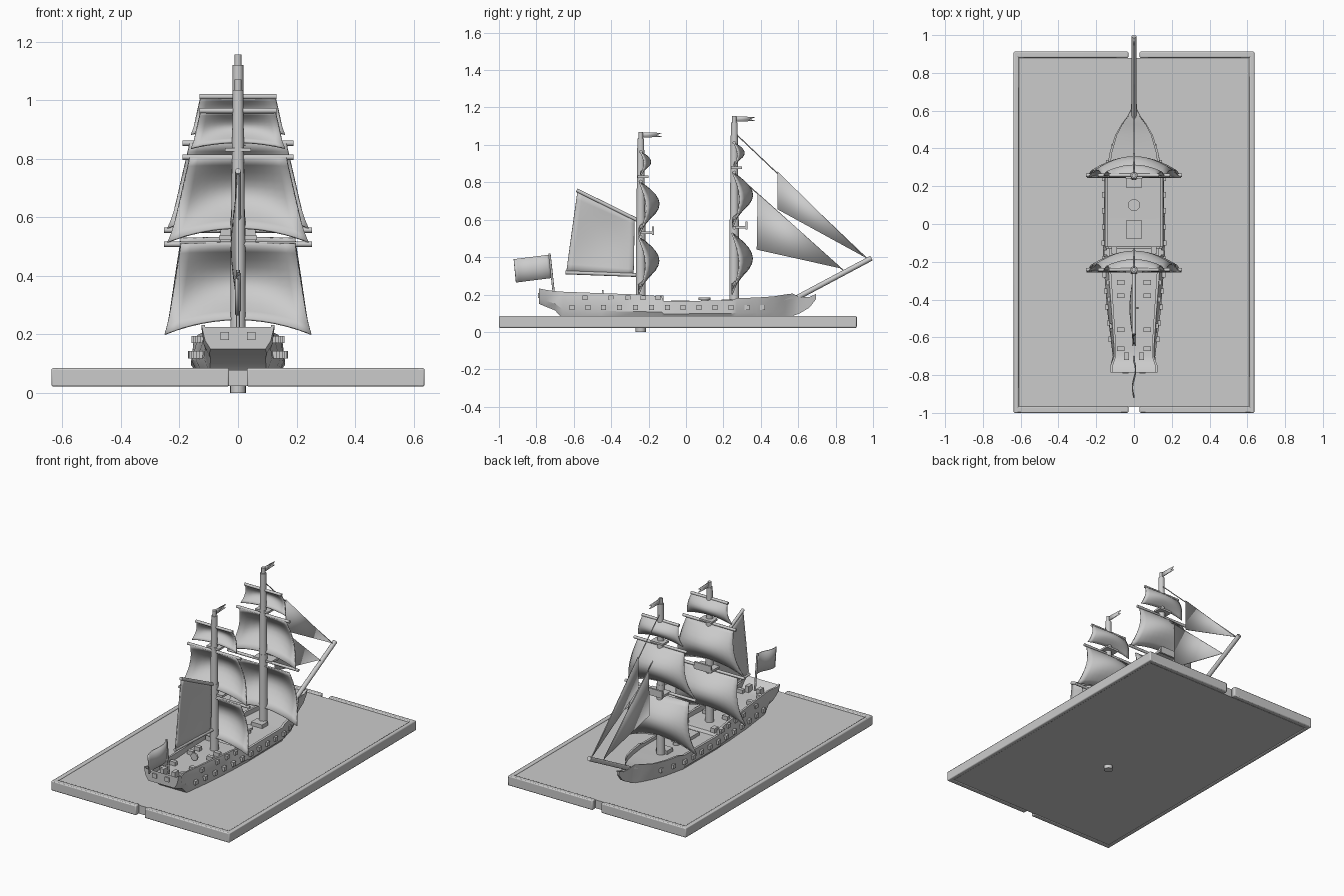
import bpy, bmesh
from math import sin, pi
from mathutils import Vector

cube = bpy.data.objects.get("Cube")
if cube:
    bpy.data.objects.remove(cube, do_unlink=True)

grey = bpy.data.materials.new("plain grey")
grey.use_nodes = True
grey.diffuse_color = (0.6, 0.6, 0.6, 1)
grey.node_tree.nodes["Principled BSDF"].inputs["Base Color"].default_value = (0.6, 0.6, 0.6, 1)


def finish(name, bm, thickness=0, bevel=0):
    bmesh.ops.recalc_face_normals(bm, faces=bm.faces)
    mesh = bpy.data.meshes.new(name)
    bm.to_mesh(mesh)
    bm.free()
    mesh.materials.append(grey)
    ob = bpy.data.objects.new(name, mesh)
    bpy.context.collection.objects.link(ob)
    if thickness:
        mod = ob.modifiers.new("thickness", "SOLIDIFY")
        mod.thickness, mod.offset = thickness, 0
    if bevel:
        mod = ob.modifiers.new("bevel", "BEVEL")
        mod.width, mod.segments = bevel, 2
    bpy.ops.object.select_all(action="DESELECT")
    ob.select_set(True)
    bpy.context.view_layer.objects.active = ob
    bpy.ops.object.shade_smooth_by_angle(angle=0.6)
    return ob


def box(name, x, y, z, bevel=0):
    """Box from (min, max) pairs."""
    bm = bmesh.new()
    bmesh.ops.create_cube(bm, size=1)
    for v in bm.verts:
        v.co = [lo + (c + 0.5) * (hi - lo) for c, (lo, hi) in zip(v.co, (x, y, z))]
    return finish(name, bm, bevel=bevel)


def block(name, centre, size, bevel=0):
    return box(name, *[(c - s / 2, c + s / 2) for c, s in zip(centre, size)], bevel=bevel)


def rod(name, a, b, r1, r2=None, sides=12):
    a, b = Vector(a), Vector(b)
    bm = bmesh.new()
    bmesh.ops.create_cone(bm, cap_ends=True, segments=sides, radius1=r1,
                          radius2=r1 if r2 is None else r2, depth=(b - a).length)
    turn = (b - a).to_track_quat("Z", "Y")
    for v in bm.verts:
        v.co = turn @ v.co + (a + b) / 2
    return finish(name, bm)


def sheet(name, shape, nu=12, nv=10, thickness=0.008):
    """Grid surface from shape(u, v), u and v in 0..1."""
    bm = bmesh.new()
    rows = [[bm.verts.new(shape(i / nu, j / nv)) for i in range(nu + 1)] for j in range(nv + 1)]
    for low, high in zip(rows, rows[1:]):
        for i in range(nu):
            bm.faces.new((low[i], low[i + 1], high[i + 1], high[i]))
    return finish(name, bm, thickness)


def flat_panel(name, points, thickness):
    bm = bmesh.new()
    bm.faces.new([bm.verts.new((0, y, z)) for y, z in points])
    return finish(name, bm, thickness)


# Sea base with a raised rim, open at the middle of both ends
box("sea", (-0.615, 0.615), (-0.97, 0.88), (0.024, 0.078))
for s, side in ((-1, "right"), (1, "left")):
    box(side + "_rim", sorted((s * 0.61, s * 0.637)), (-1, 0.913), (0.022, 0.085), 0.006)
    for end, y in (("back", (0.88, 0.913)), ("front", (-1, -0.965))):
        box(f"{end}_{side}_rim", sorted((s * 0.03, s * 0.63)), y, (0.022, 0.085), 0.006)

# Hull stations: y, rail half width, lower half width, rail z, deck z, bottom z
stations = [
    (-0.785, 0.125, 0.11, 0.232, 0.225, 0.15), (-0.75, 0.125, 0.115, 0.225, 0.19, 0.135),
    (-0.70, 0.105, 0.11, 0.218, 0.175, 0.115), (-0.66, 0.105, 0.115, 0.215, 0.175, 0.07),
    (-0.45, 0.12, 0.14, 0.207, 0.17, 0.06), (-0.25, 0.135, 0.155, 0.2, 0.17, 0.06),
    (-0.13, 0.145, 0.158, 0.19, 0.165, 0.06), (-0.12, 0.153, 0.158, 0.165, 0.148, 0.06),
    (0.24, 0.153, 0.156, 0.168, 0.148, 0.06), (0.27, 0.148, 0.148, 0.18, 0.15, 0.06),
    (0.38, 0.128, 0.12, 0.184, 0.155, 0.06), (0.47, 0.1, 0.08, 0.19, 0.16, 0.06),
    (0.53, 0.066, 0.045, 0.2, 0.17, 0.07), (0.57, 0.035, 0.02, 0.205, 0.18, 0.085),
    (0.61, 0.016, 0.012, 0.185, 0.18, 0.1), (0.66, 0.013, 0.01, 0.187, 0.183, 0.13),
    (0.695, 0.01, 0.008, 0.202, 0.198, 0.175)]
bm = bmesh.new()
rings = []
for y, wt, wb, zt, zd, zb in stations:
    inner = wt * 0.9 if wt > 0.03 else wt * 0.6
    half = [(wb * 0.85, zb), (wb * 1.02, zb + (zt - zb) * 0.35), (wt, zt), (inner, zt), (inner, zd)]
    ring = [(0, zb)] + half + [(0, zd)] + [(-x, z) for x, z in reversed(half)]
    rings.append([bm.verts.new((x, y, z)) for x, z in ring])
for a, b in zip(rings, rings[1:]):
    for i in range(len(a)):
        j = (i + 1) % len(a)
        bm.faces.new((a[i], a[j], b[j], b[i]))
bm.faces.new(rings[0])
bm.faces.new(rings[-1])
finish("hull", bm)


def side_x(y, lower):
    """Half width of the hull at y."""
    for a, b in zip(stations, stations[1:]):
        if a[0] <= y <= b[0]:
            t = (y - a[0]) / (b[0] - a[0])
            k = 2 if lower else 1
            return a[k] + t * (b[k] - a[k])


# Gun ports, deck guns and stern windows
for s in (-1, 1):
    for i in range(13):
        y = -0.61 + i * 0.085
        block("gun_port", (s * side_x(y, True), y, 0.13), (0.026, 0.027, 0.026))
    for y in (-0.54, -0.4, -0.31, -0.23, -0.15):
        block("upper_gun_port", (s * (side_x(y, False) + 0.004), y, 0.182), (0.024, 0.027, 0.024))
    for y in (-0.66, -0.56, -0.38, -0.31):
        block("deck_gun", (s * 0.07, y, 0.185), (0.04, 0.025, 0.025))
    block("deck_chest", (s * 0.105, -0.14, 0.18), (0.03, 0.04, 0.03))
    block("stern_window", (s * 0.045, -0.785, 0.195), (0.03, 0.014, 0.028))
    block("stern_post", (s * 0.04, -0.7, 0.195), (0.025, 0.04, 0.04))

# Deck fittings
block("rear_hatch", (0, -0.03, 0.157), (0.08, 0.1, 0.024))
block("forward_hatch", (0, 0.22, 0.16), (0.08, 0.06, 0.024))
rod("capstan_base", (0, 0.1, 0.14), (0, 0.1, 0.172), 0.02)
rod("capstan_head", (0, 0.1, 0.172), (0, 0.1, 0.185), 0.032)
rod("steering_wheel", (0, -0.45, 0.2), (0, -0.44, 0.2), 0.025)


def square_sail(name, y0, low, high, wide, narrow, bulge):
    def shape(u, v):
        s = 2 * u - 1
        arch = 1 - s * s
        width = wide + (narrow - wide) * v ** 0.8
        z = low + (high - low) * v + 0.05 * arch * (1 - v) * (high - low) / 0.3
        y = y0 + sin(pi * v) * bulge * (0.35 + 0.65 * arch)
        return (s * width, y, z)
    sheet(name, shape)


# Masts with platforms, yards, square sails and pennants
for name, y, foot, top, lift in (("fore", 0.258, 0.06, 1.155, 0.048), ("main", -0.242, 0, 1.07, 0)):
    rod(name + "_lower_mast", (0, y, foot), (0, y, 0.6), 0.027, 0.025, 16)
    rod(name + "_upper_mast", (0, y, 0.55), (0, y, top - 0.035), 0.024, 0.018, 16)
    rod(name + "_mast_tip", (0, y, top - 0.04), (0, y, top), 0.012)
    block(name + "_platform", (0, y + 0.03, 0.53 + lift * 0.6), (0.13, 0.08, 0.014))
    block(name + "_platform_rail", (0, y + 0.066, 0.54 + lift * 0.6), (0.12, 0.012, 0.045))
    block(name + "_crosstree", (0, y + 0.012, 0.83 + lift), (0.09, 0.06, 0.012))
    square_sail(name + "_lower_sail", y - 0.012, 0.2, 0.51 + lift * 0.4, 0.25, 0.195, 0.108)
    square_sail(name + "_middle_sail", y - 0.008, 0.515 + lift, 0.805 + lift, 0.24, 0.165, 0.105)
    square_sail(name + "_top_sail", y, 0.835 + lift, 0.962 + lift, 0.16, 0.128, 0.052)
    for z, w in ((0.508, 0.253), (0.805, 0.19), (0.964, 0.132)):
        rod(name + "_yard", (-w, y, z + lift), (w, y, z + lift), 0.009)
    flat_panel(name + "_pennant", [(y - 0.01, top - 0.002), (y + 0.115, top - 0.006), (y + 0.085, top - 0.018),
                                   (y + 0.115, top - 0.027), (y - 0.01, top - 0.032)], 0.008)

# Gaff sail behind the main mast
corners = [Vector((0, y, z)) for y, z in ((-0.64, 0.32), (-0.28, 0.305), (-0.275, 0.605), (-0.58, 0.755))]


def gaff_shape(u, v):
    point = corners[0].lerp(corners[1], u).lerp(corners[3].lerp(corners[2], u), v)
    point.x = -0.02 * sin(pi * u) * sin(pi * v)
    return point


sheet("gaff_sail", gaff_shape)
rod("gaff", (0, -0.585, 0.758), (0, -0.24, 0.588), 0.01)
rod("boom", (0, -0.645, 0.318), (0, -0.24, 0.303), 0.01)

# Stern flag on its staff
rod("flag_staff", (0, -0.705, 0.19), (0, -0.73, 0.42), 0.006)


def flag_shape(u, v):
    return (0.008 * sin(2 * pi * u), -0.725 - 0.19 * u + 0.012 * (0.5 - v), 0.288 + 0.125 * v - 0.024 * u)


sheet("stern_flag", flag_shape, nv=2, thickness=0.006)

# Bowsprit, stays and the two triangular sails
rod("bowsprit", (0, 0.56, 0.165), (0, 0.992, 0.395), 0.014)
rod("upper_stay", (0, 0.265, 1.06), (0, 0.965, 0.395), 0.003, sides=6)
rod("lower_stay", (0, 0.265, 0.845), (0, 0.84, 0.33), 0.003, sides=6)
flat_panel("inner_jib", [(0.383, 0.74), (0.378, 0.44), (0.835, 0.338)], 0.007)
flat_panel("outer_jib", [(0.488, 0.86), (0.49, 0.655), (0.955, 0.4)], 0.007)
